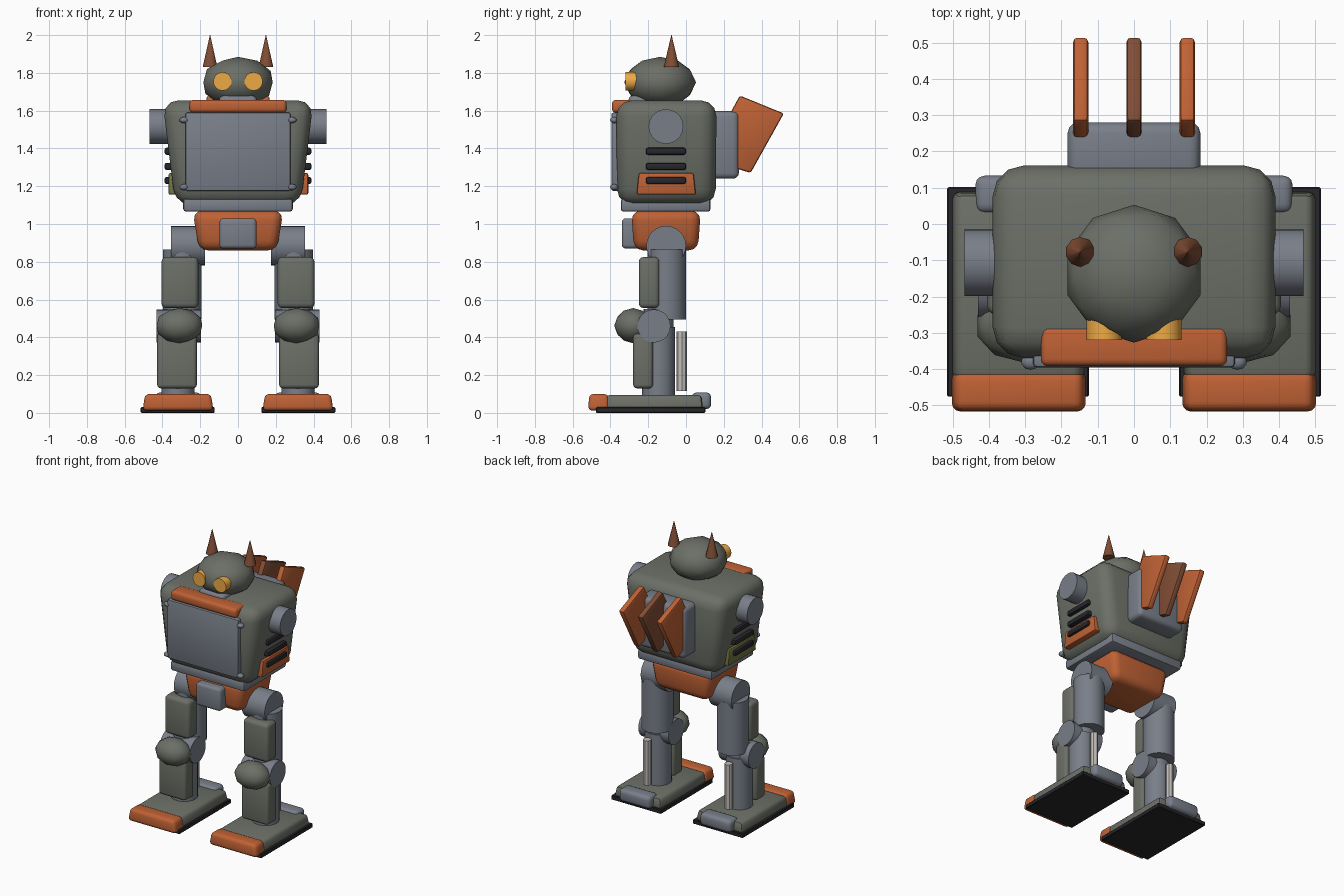
import bpy, bmesh, math
from mathutils import Matrix, Vector

if "Cube" in bpy.data.objects:
    bpy.data.objects.remove(bpy.data.objects["Cube"])

COLORS = {
    "hull": (0.15, 0.16, 0.135), "steel": (0.19, 0.21, 0.25), "orange": (0.52, 0.12, 0.035),
    "rust": (0.22, 0.075, 0.035), "amber": (0.85, 0.40, 0.06), "black": (0.02, 0.02, 0.025),
    "silver": (0.55, 0.53, 0.50), "olive": (0.17, 0.18, 0.05),
}
MATS = {}
for key, c in COLORS.items():
    MATS[key] = bpy.data.materials.new(key + "_paint")
    MATS[key].diffuse_color = (*c, 1)


def finish(bm, name, color):
    bmesh.ops.recalc_face_normals(bm, faces=bm.faces[:])
    me = bpy.data.meshes.new(name)
    bm.to_mesh(me)
    bm.free()
    ob = bpy.data.objects.new(name, me)
    bpy.context.collection.objects.link(ob)
    me.materials.append(MATS[color])
    bpy.ops.object.select_all(action='DESELECT')
    ob.select_set(True)
    bpy.context.view_layer.objects.active = ob
    bpy.ops.object.shade_smooth_by_angle(angle=math.radians(40))
    return ob


def bevel(bm, width, segs):
    if width:
        bmesh.ops.bevel(bm, geom=bm.edges[:], offset=width, segments=segs,
                        profile=0.5, affect='EDGES', clamp_overlap=True)


def box(name, color, x, y, z, bev=0.02, segs=3, top=(1, 1), bottom=(1, 1)):
    """Box from (min, max) ranges; top/bottom scale x and y of those faces."""
    lo, hi = Vector((x[0], y[0], z[0])), Vector((x[1], y[1], z[1]))
    mid, size = (lo + hi) / 2, hi - lo
    bm = bmesh.new()
    bmesh.ops.create_cube(bm, size=1)
    for v in bm.verts:
        t = top if v.co.z > 0 else bottom
        v.co = Vector((v.co.x * size.x * t[0], v.co.y * size.y * t[1], v.co.z * size.z)) + mid
    bevel(bm, bev, segs)
    return finish(bm, name, color)


def cyl(name, color, center, r, length, axis='Z', sides=20, r2=None):
    rot = {'X': Matrix.Rotation(math.pi / 2, 4, 'Y'),
           'Y': Matrix.Rotation(math.pi / 2, 4, 'X'), 'Z': Matrix()}[axis]
    bm = bmesh.new()
    bmesh.ops.create_cone(bm, cap_ends=True, segments=sides, radius1=r,
                          radius2=r if r2 is None else r2, depth=length,
                          matrix=Matrix.Translation(center) @ rot)
    return finish(bm, name, color)


def ball(name, color, center, radii):
    bm = bmesh.new()
    bmesh.ops.create_icosphere(bm, subdivisions=2, radius=1,
                               matrix=Matrix.Translation(center) @ Matrix.Diagonal((*radii, 1)))
    return finish(bm, name, color)


def plate(name, color, x, thick, outline, bev=0.012):
    """Flat plate in the yz plane, extruded along x."""
    bm = bmesh.new()
    f = bm.faces.new([bm.verts.new((x - thick / 2, y, z)) for y, z in outline])
    ext = bmesh.ops.extrude_face_region(bm, geom=[f])
    for v in ext["geom"]:
        if isinstance(v, bmesh.types.BMVert):
            v.co.x += thick
    bevel(bm, bev, 2)
    return finish(bm, name, color)


# torso, waist and pelvis
box("torso", "hull", (-0.40, 0.40), (-0.37, 0.162), (1.10, 1.655), 0.085, 3, bottom=(0.83, 0.98))
box("waist", "steel", (-0.29, 0.29), (-0.345, 0.13), (1.065, 1.135), 0.015, 2)
box("pelvis", "orange", (-0.24, 0.24), (-0.29, 0.078), (0.86, 1.07), 0.05, 3, bottom=(0.86, 0.92))
box("pelvis_guard", "steel", (-0.098, 0.098), (-0.34, -0.24), (0.87, 1.03), 0.02)

# chest
box("chest_panel", "steel", (-0.278, 0.278), (-0.395, -0.34), (1.175, 1.59), 0.01, 2)
box("chest_collar", "orange", (-0.257, 0.257), (-0.392, -0.28), (1.59, 1.657), 0.02)
for s in (-1, 1):
    for z in (1.195, 1.55):
        ball("chest_bolt", "steel", (s * 0.285, -0.38, z), (0.026, 0.022, 0.017))

# head
cyl("neck", "steel", (0, -0.135, 1.65), 0.11, 0.08)
box("jaw", "steel", (-0.10, 0.10), (-0.305, -0.12), (1.61, 1.68), 0.025)
ball("head", "hull", (0, -0.137, 1.75), (0.193, 0.19, 0.135))
for s in (-1, 1):
    cyl("eye", "amber", (s * 0.082, -0.275, 1.755), 0.049, 0.09, 'Y', 16)
    cyl("ear", "rust", (s * 0.148, -0.077, 1.915), 0.041, 0.17, 'Z', 10, 0.001)

# back pack with fins
box("back_pack", "steel", (-0.183, 0.183), (0.12, 0.28), (1.24, 1.597), 0.03)
for i in (-1, 0, 1):
    plate("back_fin", "rust" if i == 0 else "orange", i * 0.147, 0.042,
          [(0.285, 1.68), (0.518, 1.585), (0.342, 1.27), (0.25, 1.30), (0.225, 1.57)])

# sides: shoulder stubs, vents, lower plates
for s in (-1, 1):
    cyl("shoulder", "steel", (s * 0.40, -0.106, 1.516), 0.092, 0.135, 'X', 20)
    for z in (1.385, 1.305, 1.23):
        xs = sorted((s * 0.33, s * 0.389))
        box("side_vent", "black", xs, (-0.213, 0.0), (z - 0.019, z + 0.019), 0.012, 2)
    xo = 0.372 if s > 0 else 0.368
    plate("side_plate", "orange" if s > 0 else "olive", s * (xo - 0.03), 0.06,
          [(-0.262, 1.155), (0.052, 1.155), (0.04, 1.27), (-0.25, 1.27)], 0.01)

# legs
for s in (-1, 1):
    def span(a, b):
        return tuple(sorted((s * a, s * b)))
    cyl("hip", "steel", (s * 0.265, -0.105, 0.885), 0.105, 0.18, 'X', 24)
    cyl("thigh", "steel", (s * 0.295, -0.102, 0.68), 0.102, 0.37)
    box("thigh_armor", "hull", span(0.21, 0.405), (-0.25, -0.14), (0.555, 0.825), 0.025)
    cyl("knee", "steel", (s * 0.313, -0.17, 0.46), 0.088, 0.235, 'X', 20)
    cyl("knee_core", "steel", (s * 0.313, -0.145, 0.50), 0.08, 0.1)
    ball("knee_cap", "hull", (s * 0.31, -0.28, 0.462), (0.127, 0.1, 0.093))
    cyl("shin", "steel", (s * 0.318, -0.145, 0.27), 0.087, 0.37)
    box("shin_armor", "hull", span(0.218, 0.428), (-0.28, -0.175), (0.13, 0.42), 0.02)
    cyl("calf_piston", "silver", (s * 0.318, -0.022, 0.273), 0.027, 0.316, 'Z', 8)
    # foot
    box("foot_sole", "black", span(0.124, 0.515), (-0.476, 0.102), (0, 0.03), 0.004, 1)
    box("foot", "hull", span(0.135, 0.503), (-0.43, 0.09), (0.02, 0.095), 0.018, 2, top=(0.93, 0.97))
    box("foot_toe", "orange", span(0.13, 0.505), (-0.518, -0.405), (0.012, 0.1), 0.022, 3, top=(0.93, 0.9))
    box("foot_heel", "steel", span(0.195, 0.437), (0.03, 0.133), (0.02, 0.108), 0.025, 3)

for m in bpy.data.materials:
    if m.users and not m.is_grease_pencil:
        m.use_nodes = True
        m.node_tree.nodes["Principled BSDF"].inputs["Base Color"].default_value = m.diffuse_color
